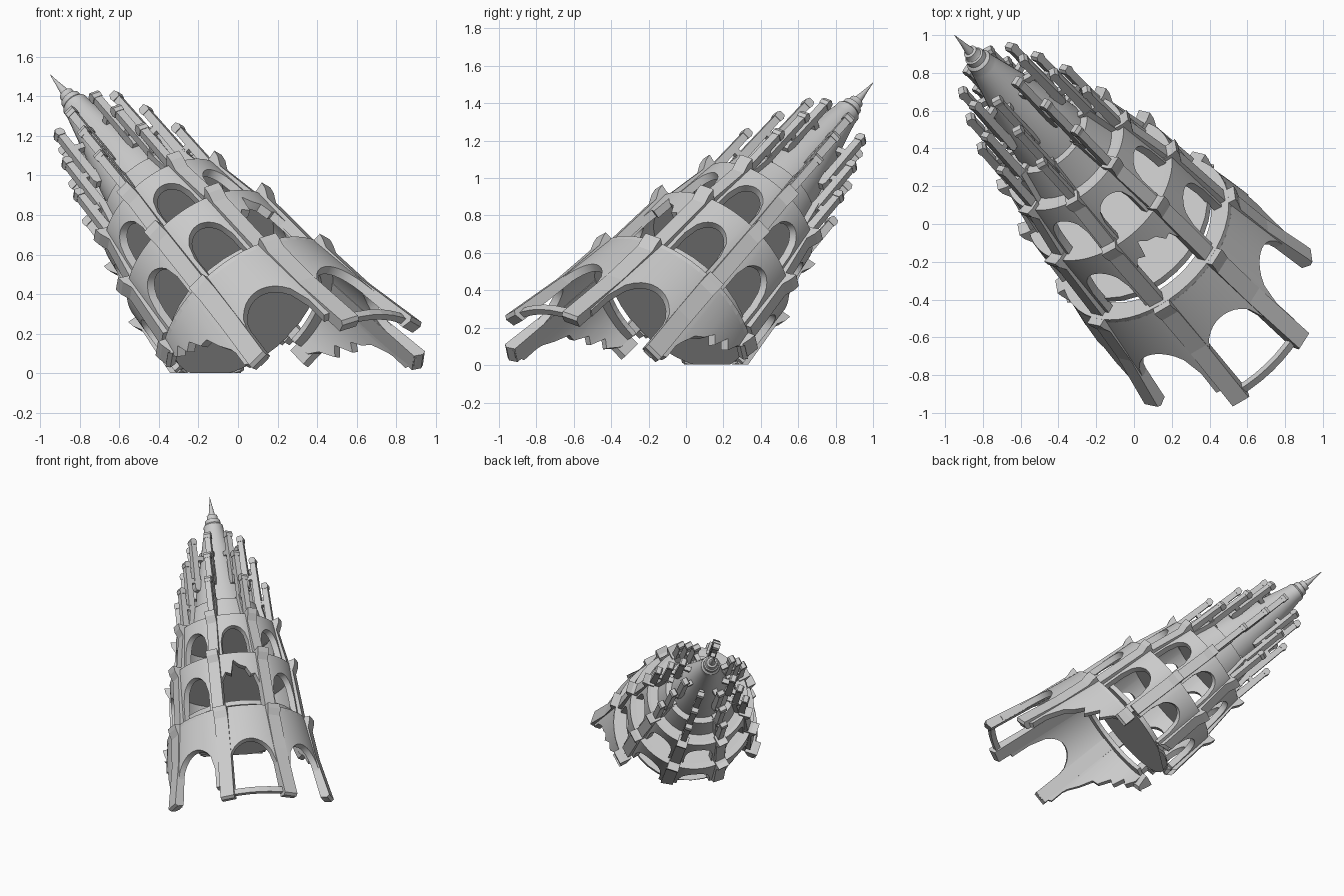
import bpy, bmesh, math
from mathutils import Vector, Matrix

if "Cube" in bpy.data.objects:
    bpy.data.objects.remove(bpy.data.objects["Cube"])

# Leaning frame: local Z runs up the tower axis, origin at the spire tip, local -Y is the upper side
TIP = Vector((-0.95, 1.0, 1.51))
AX = (TIP - Vector((0.40, -0.44, -0.12))).normalized()
SX = Vector((AX.y, -AX.x, 0)).normalized()
SY = AX.cross(SX)
FRAME = Matrix.Translation(TIP) @ Matrix((SX, SY, AX)).transposed().to_4x4()
BAYS = [22.5 + 45 * i for i in range(8)]


def pt(deg, r, l):
    a = math.radians(deg)
    return Vector((r * math.sin(a), -r * math.cos(a), -l))


def finish(bm, name, fix=True, thick=0, smooth=False):
    bmesh.ops.remove_doubles(bm, verts=bm.verts, dist=1e-5)
    if fix:
        bmesh.ops.recalc_face_normals(bm, faces=bm.faces)
    bm.transform(FRAME)
    # trim whatever sinks below the ground
    bmesh.ops.bisect_plane(bm, geom=bm.verts[:] + bm.edges[:] + bm.faces[:],
                           plane_co=(0, 0, 0.002), plane_no=(0, 0, 1), clear_inner=True)
    me = bpy.data.meshes.new(name)
    bm.to_mesh(me)
    bm.free()
    ob = bpy.data.objects.new(name, me)
    bpy.context.collection.objects.link(ob)
    bpy.context.view_layer.objects.active = ob
    ob.select_set(True)
    if thick:
        m = ob.modifiers.new("thickness", 'SOLIDIFY')
        m.thickness, m.offset = thick, -1
        bpy.ops.object.modifier_apply(modifier=m.name)
    if smooth:
        bpy.ops.object.shade_smooth_by_angle(angle=math.radians(25))
    ob.select_set(False)


def lathe(name, prof, n=32):
    bm = bmesh.new()
    rings = [[bm.verts.new(pt(360 * i / n, r, l)) for i in range(n)] for r, l in prof]
    for a, b in zip(rings, rings[1:]):
        for i in range(n):
            j = (i + 1) % n
            bm.faces.new((b[i], b[j], a[j], a[i]))
    bm.faces.new(rings[-1])
    finish(bm, name, smooth=True)


def fin(bm, deg, poly, w):
    """Radial-plane outline (r, l) given tangential width w."""
    side = pt(deg + 90, w / 2, 0)
    a = [bm.verts.new(pt(deg, r, l) - side) for r, l in poly]
    b = [bm.verts.new(pt(deg, r, l) + side) for r, l in poly]
    bm.faces.new(a)
    bm.faces.new(b[::-1])
    for i in range(len(poly)):
        j = (i + 1) % len(poly)
        bm.faces.new((a[i], b[i], b[j], a[j]))


def wall(name, l0, r0, l1, r1, columns, spring):
    """Curved wall; columns = (angle, lower edge l), split at the spring line."""
    bm = bmesh.new()

    def v(deg, l):
        return bm.verts.new(pt(deg, r0 + (r1 - r0) * (l - l0) / (l1 - l0), l))

    for (a, la), (b, lb) in zip(columns, columns[1:]):
        if b - a < 1e-4:
            continue
        ma, mb = min(la, spring), min(lb, spring)
        bm.faces.new((v(a, ma), v(b, mb), v(b, l0), v(a, l0)))
        if la > spring + 1e-4 and lb > spring + 1e-4:
            bm.faces.new((v(a, la), v(b, lb), v(b, mb), v(a, ma)))
    finish(bm, name, fix=False, thick=0.045, smooth=True)


def bay(c, half, crown, spring, foot, n=12):
    cols = [(c - 22.5, foot), (c - half, foot)]
    for i in range(n + 1):
        t = -1 + 2 * i / n
        cols.append((c + t * half, spring - (spring - crown) * math.sqrt(1 - t * t)))
    return cols + [(c + half, foot), (c + 22.5, foot)]


def floor(name, l, r, t=0.025):
    lathe(name, [(0.001, l), (r, l), (r, l + t), (0.001, l + t)])


# Spire, stacked collars and the plain upper drums
lathe("spire", [(0.001, 0), (0.012, 0.08), (0.024, 0.15), (0.038, 0.155), (0.04, 0.18),
                (0.045, 0.19), (0.054, 0.195), (0.056, 0.225), (0.062, 0.23), (0.07, 0.24),
                (0.072, 0.275), (0.075, 0.29), (0.11, 0.45), (0.15, 0.63), (0.185, 0.78), (0.208, 0.93)])
lathe("upper_drum", [(0.2, 0.93), (0.25, 0.93), (0.268, 1.02), (0.29, 1.12)])

# Two arcaded tiers
T3 = (1.11, 0.365, 1.47, 0.41)
T2 = (1.46, 0.45, 1.92, 0.475)
for name, (l0, r0, l1, r1), broken in (("third_tier", T3, False), ("second_tier", T2, True)):
    h = l1 - l0
    spring = l0 + 0.62 * h
    cols = []
    for i in range(8):
        if broken and i == 0:
            # collapsed bay with a ragged upper edge
            cols += [(-22.5, l1), (-19, l1), (-19, spring), (-17, l0 + 0.2), (-13, l0 + 0.15),
                     (-8, l0 + 0.17), (-5, l0 + 0.06), (0, l0 + 0.1), (6, l0 + 0.12),
                     (10, l0 + 0.18), (14, l0 + 0.17), (19, spring), (19, l1), (22.5, l1)]
        else:
            foot = 1.86 if broken and i in (3, 4, 5) else l1
            cols += bay(45 * i, 14.5, l0 + 0.28 * h, spring, foot)
    wall(name + "_wall", l0, r0, l1, r1, cols, spring)
    floor(name + "_roof", l0 + 0.003, r0 - 0.02)
floor("base_floor", 1.835, 0.435, 0.035)

# Bottom tier: only the upper side survives, its rim is broken off below
L1, R1 = 1.94, 0.52
cols = [(-112, 1.99), (-106, 2.06), (-101, 2.03), (-97, 2.12), (-92, 2.1), (-87, 2.19), (-82, 2.2),
        (-78, 2.3), (-74, 2.38), (-73, 2.52), (-67.5, 2.56)]
for c in (-45, 0, 45):
    cols += bay(c, 17.5, 2.2, 2.42, 2.57)
cols += [(67.5, 2.56), (73, 2.52), (74, 2.38), (78, 2.27), (83, 2.22), (87, 2.15), (91, 2.19),
         (96, 2.08), (101, 2.12), (106, 2.03), (112, 1.99)]
wall("bottom_tier_wall", L1, R1, 2.57, 0.615, cols, 2.42)
bm = bmesh.new()
N = 32
for i in range(N):
    a, b = -112 + 224 * i / N, -112 + 224 * (i + 1) / N
    bm.faces.new([bm.verts.new(pt(d, r, L1 - 0.025)) for d, r in ((a, 0.41), (a, R1), (b, R1), (b, 0.41))])
finish(bm, "bottom_tier_ledge", fix=False, thick=0.03)

# Buttresses with small hooked heads on each tier
bm = bmesh.new()
for deg in BAYS:
    for (l0, r0, l1, r1), w in ((T3, 0.075), (T2, 0.085)):
        end = 1.87 if l0 > 1.4 and 112 < deg < 248 else l1 - 0.01
        fin(bm, deg, [(r0 - 0.045, l0 - 0.02), (r0 + 0.005, l0 - 0.02), (r0 + 0.045, l0 - 0.03),
                      (r0 + 0.04, l0 + 0.01), (r0 + 0.018, l0 + 0.06),
                      (r1 + 0.025, end), (r1 - 0.03, end)], w)
finish(bm, "buttresses")

# Flared legs of the bottom tier, with short stubs on the broken sides
bm = bmesh.new()
for deg, end in ((22, 2.69), (-20, 2.69), (66, 2.58), (-66, 2.58), (112.5, 2.02), (-112.5, 2.02)):
    k = (end - L1) / 0.7
    fin(bm, deg, [(0.465, 1.92), (0.525, 1.915), (0.56, 1.915), (0.555, 1.95), (0.54, 2.0),
                  (0.54 + 0.03 * k, 2.0 + 0.4 * (end - 2.0)), (0.545 + 0.1 * k, end - 0.015),
                  (0.525 + 0.1 * k, end), (0.49 + 0.085 * k, end - 0.01)], 0.1)
finish(bm, "legs")

# Tie bar linking the two upper legs
bm = bmesh.new()
rings = [[bm.verts.new(pt(-20 + 7 * i, r, l)) for r, l in ((0.59, 2.62), (0.625, 2.62), (0.625, 2.66), (0.59, 2.66))]
         for i in range(7)]
for p, q in zip(rings, rings[1:]):
    for j in range(4):
        k = (j + 1) % 4
        bm.faces.new((p[j], p[k], q[k], q[j]))
finish(bm, "tie_bar")

# Stepped pinnacles with knobs, tied back to the core by short bars
bm = bmesh.new()
for deg in BAYS:
    for top, r, bot, core in ((0.38, 0.19, 0.78, 0.11), (0.57, 0.262, 0.97, 0.16), (0.79, 0.33, 1.14, 0.21)):
        s = 0.02
        fin(bm, deg, [(r - s, top + 0.03), (r + s, top + 0.03), (r + s + 0.01, bot - 0.02),
                      (r + s, bot), (r - s, bot)], 0.042)
        fin(bm, deg, [(r - 0.016, top - 0.012), (r + 0.016, top - 0.012), (r + 0.026, top + 0.008),
                      (r + 0.022, top + 0.032), (r - 0.022, top + 0.032), (r - 0.026, top + 0.008)], 0.05)
        for l in (top + 0.12, bot - 0.06):
            fin(bm, deg, [(core - 0.02, l), (r, l), (r, l + 0.035), (core - 0.02, l + 0.035)], 0.034)
    # lower ribs on the drum
    fin(bm, deg, [(0.23, 0.92), (0.28, 0.91), (0.32, 1.12), (0.25, 1.12)], 0.05)
finish(bm, "pinnacles")
